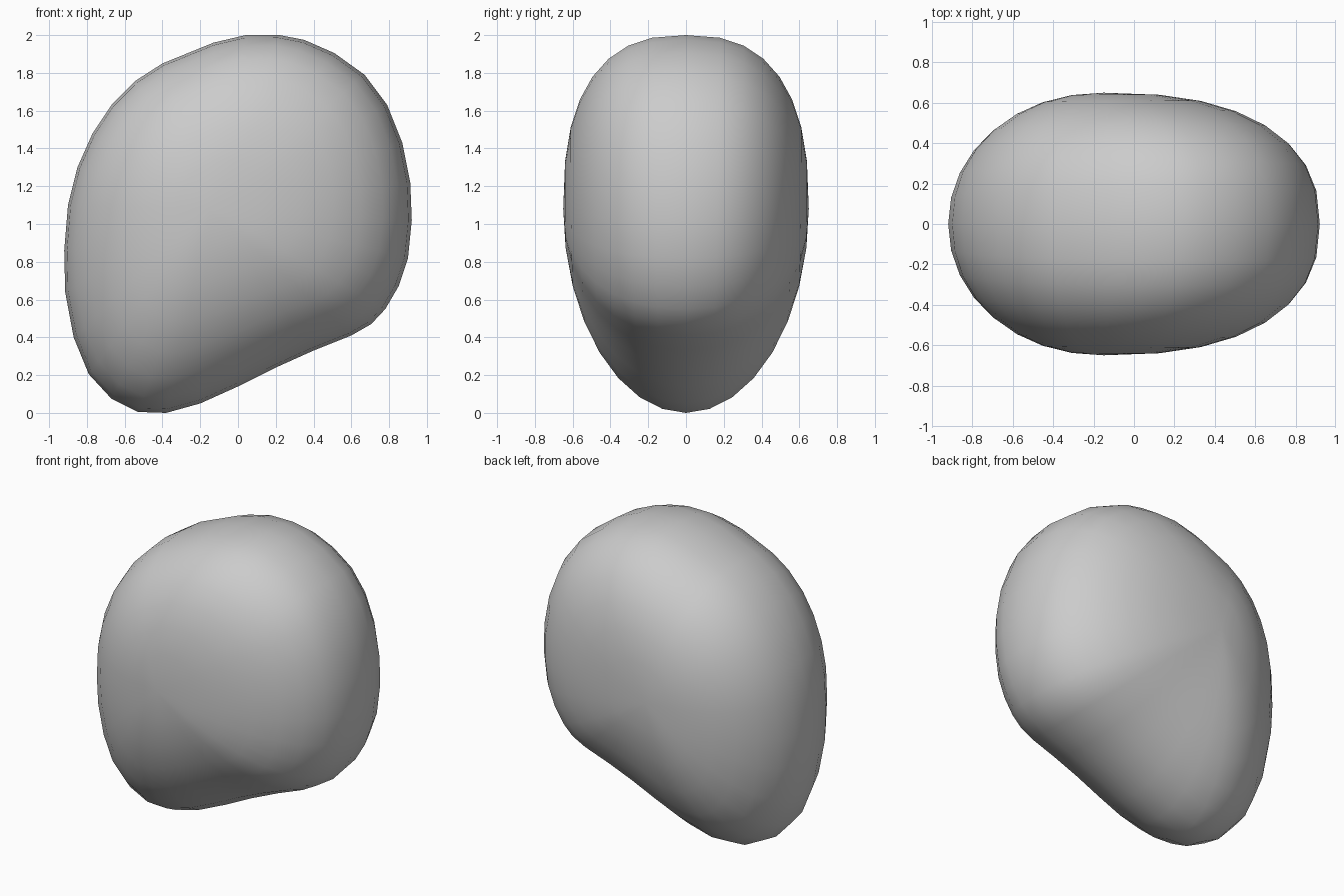
import bpy, bmesh
from math import sin, cos, pi, hypot

if "Cube" in bpy.data.objects:
    bpy.data.objects.remove(bpy.data.objects["Cube"])

# Front outline of the boulder (x, z), clockwise from the top
OUTLINE = [(.04, 2), (.22, 2), (.35, 1.975), (.51, 1.905), (.67, 1.79), (.79, 1.63),
           (.87, 1.43), (.912, 1.22), (.92, 1.02), (.9, .82), (.85, .67), (.78, .55),
           (.705, .47), (.6, .41), (.4, .33), (.2, .24), (0, .14), (-.2, .05),
           (-.38, 0), (-.53, .005), (-.67, .075), (-.79, .205), (-.87, .4),
           (-.915, .64), (-.92, .86), (-.9, 1.1), (-.85, 1.3), (-.77, 1.48),
           (-.67, 1.63), (-.54, 1.76), (-.4, 1.85), (-.13, 1.96)]
CX, CZ = -.15, 1.08     # where the body is thickest
HALF_DEPTH = .65
STEPS = 16              # rings from front pole to back pole


def ring_point(x, z, a):
    """Point on the rounded cross-section running from pole to outline."""
    dx, dz = x - CX, z - CZ
    d = hypot(dx, dz)
    p = 2.25 + .15 * dx / d + .25 * dz / d   # fuller at top right, rounder below
    s = cos(a) ** (2 / p)
    y = abs(sin(a)) ** (2 / p) * HALF_DEPTH * (1 if a > 0 else -1)
    return CX + dx * s, y, CZ + dz * s


# Smooth body: outline-shaped rings shrinking to a pole at front and back
bm = bmesh.new()
rings = [[bm.verts.new(ring_point(x, z, -pi / 2 + pi * k / STEPS)) for x, z in OUTLINE]
         for k in range(1, STEPS)]
n = len(OUTLINE)
for lo, hi in zip(rings, rings[1:]):
    for i in range(n):
        j = (i + 1) % n
        bm.faces.new((lo[i], lo[j], hi[j], hi[i]))
for ring, y in ((rings[0], -HALF_DEPTH), (rings[-1], HALF_DEPTH)):
    pole = bm.verts.new((CX, y, CZ))
    for i in range(n):
        bm.faces.new((ring[i], ring[(i + 1) % n], pole))
bmesh.ops.recalc_face_normals(bm, faces=bm.faces[:])
for f in bm.faces:
    f.smooth = True
mesh = bpy.data.meshes.new("boulder")
bm.to_mesh(mesh)
bm.free()
boulder = bpy.data.objects.new("boulder", mesh)
bpy.context.collection.objects.link(boulder)
